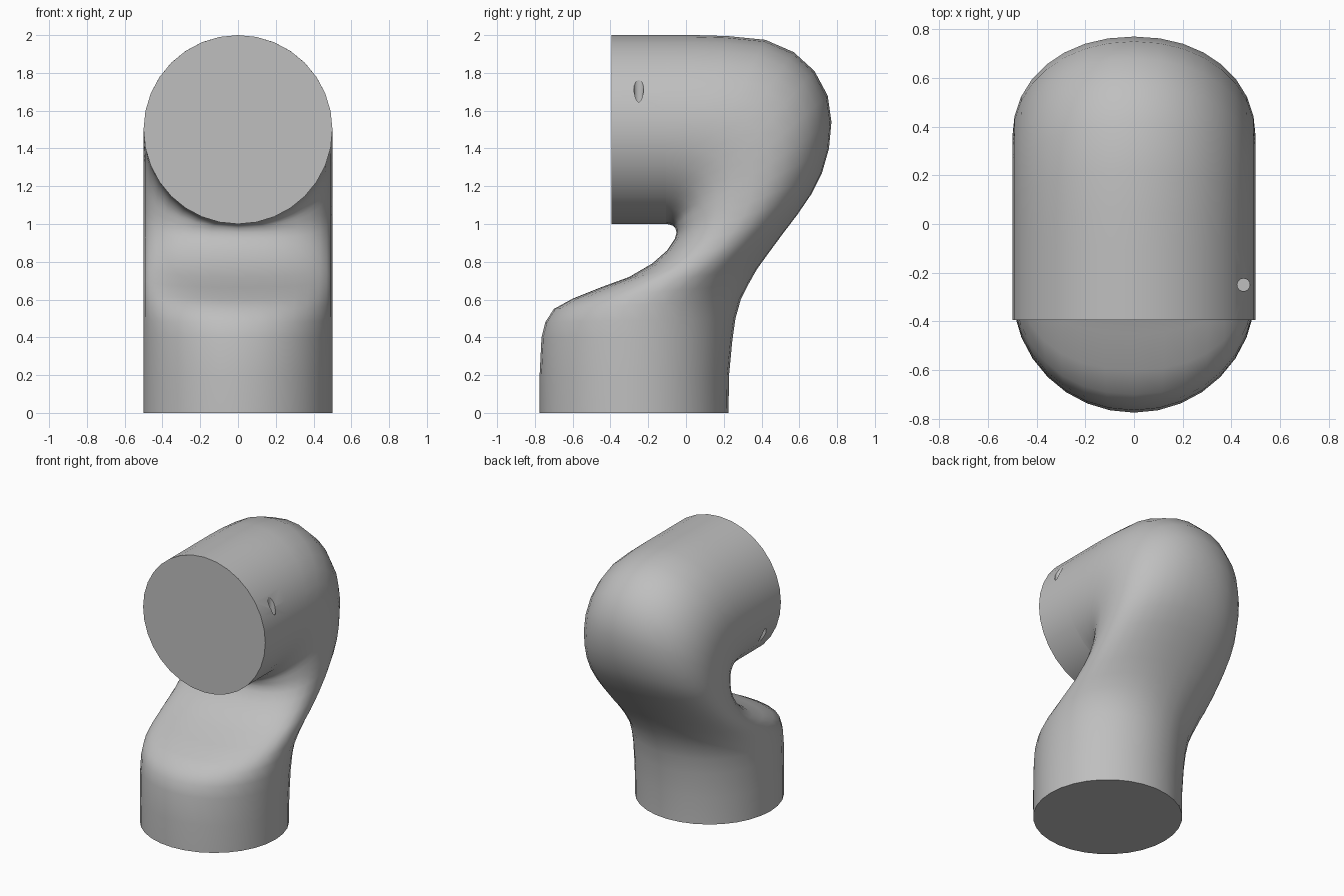
import bpy
import bmesh
import math
from mathutils import Vector, Matrix

cube = bpy.data.objects.get("Cube")
if cube:
    bpy.data.objects.remove(cube, do_unlink=True)

SIDES = 32
RADIUS = 0.5

grey = bpy.data.materials.new("light grey")
grey.use_nodes = True
grey.diffuse_color = (0.52, 0.52, 0.52, 1)
grey.node_tree.nodes["Principled BSDF"].inputs["Base Color"].default_value = (0.52, 0.52, 0.52, 1)


def make_object(name, bm):
    bmesh.ops.recalc_face_normals(bm, faces=bm.faces)
    mesh = bpy.data.meshes.new(name)
    bm.to_mesh(mesh)
    bm.free()
    mesh.materials.append(grey)
    obj = bpy.data.objects.new(name, mesh)
    bpy.context.collection.objects.link(obj)
    return obj


def select_only(obj):
    bpy.ops.object.select_all(action="DESELECT")
    obj.select_set(True)
    bpy.context.view_layer.objects.active = obj


def smooth(obj, degrees):
    select_only(obj)
    bpy.ops.object.shade_smooth_by_angle(angle=math.radians(degrees))


def cylinder(name, radius, depth, matrix, sides=SIDES):
    bm = bmesh.new()
    bmesh.ops.create_cone(bm, cap_ends=True, segments=sides, radius1=radius,
                          radius2=radius, depth=depth, matrix=matrix)
    return make_object(name, bm)


# Arm stations: inner (y, z) and outer (y, z) ends of each cross-section
STATIONS = [
    (-.775, 0, .225, 0), (-.775, .2, .228, .2), (-.765, .4, .245, .38),
    (-.745, .48, .262, .5), (-.70, .55, .29, .6), (-.6, .605, .33, .68),
    (-.45, .665, .375, .76), (-.3, .72, .44, .85), (-.18, .79, .51, .945),
    (-.10, .86, .59, 1.05), (-.06, .92, .665, 1.16), (-.05, .955, .72, 1.27),
    (-.055, .975, .757, 1.4), (-.06, .983, .77, 1.54), (-.065, .988, .75, 1.68),
    (-.07, .991, .68, 1.81), (-.078, .994, .57, 1.91), (-.085, .996, .42, 1.975),
    (-.092, .998, .22, 1.995), (-.098, .999, .05, 2.0), (-.105, 1, -.105, 2.0),
]


# Curved arm: rounded sections lofted from the base to the elbow mouth
def build_arm():
    bm = bmesh.new()
    rings = []
    for i, (y0, z0, y1, z1) in enumerate(STATIONS):
        inner, outer = Vector((0, y0, z0)), Vector((0, y1, z1))
        centre, half = (inner + outer) / 2, (outer - inner) / 2
        bulge = math.sin(math.pi * i / (len(STATIONS) - 1)) ** 2
        ring = []
        for k in range(SIDES):
            a = 2 * math.pi * k / SIDES
            c, s = math.cos(a), math.sin(a)
            # the inner side of the neck is squarer than the outer side
            power = 2 / (2 + bulge * (0.6 if c < 0 else 0.15))
            u = math.copysign(abs(c) ** power, c)
            x = math.copysign(abs(s) ** power, s) * RADIUS
            ring.append(bm.verts.new(centre + half * u + Vector((x, 0, 0))))
        rings.append(ring)
    for a, b in zip(rings, rings[1:]):
        for k in range(SIDES):
            n = (k + 1) % SIDES
            bm.faces.new((a[k], a[n], b[n], b[k]))
    bm.faces.new(rings[0])
    bm.faces.new(rings[-1])
    return make_object("curved_arm", bm)


smooth(build_arm(), 40)

# End cap closing the elbow mouth
cap = cylinder("end_cap", RADIUS, 0.29,
               Matrix.Translation((0, -0.25, 1.5)) @ Matrix.Rotation(math.pi / 2, 4, "X"))

# Two small blind screw holes on opposite sides of the cap
for side in (1, -1):
    place = Matrix.Translation((0.45 * side, -0.25, 1.5 + 0.24 * side))
    cutter = cylinder("hole_cutter", 0.026, 0.24, place, 16)
    cutter.hide_render = True
    cut = cap.modifiers.new("screw_hole", "BOOLEAN")
    cut.operation = "DIFFERENCE"
    cut.solver = "EXACT"
    cut.object = cutter
    select_only(cap)
    bpy.ops.object.modifier_apply(modifier=cut.name)
    bpy.data.objects.remove(cutter, do_unlink=True)

smooth(cap, 30)
